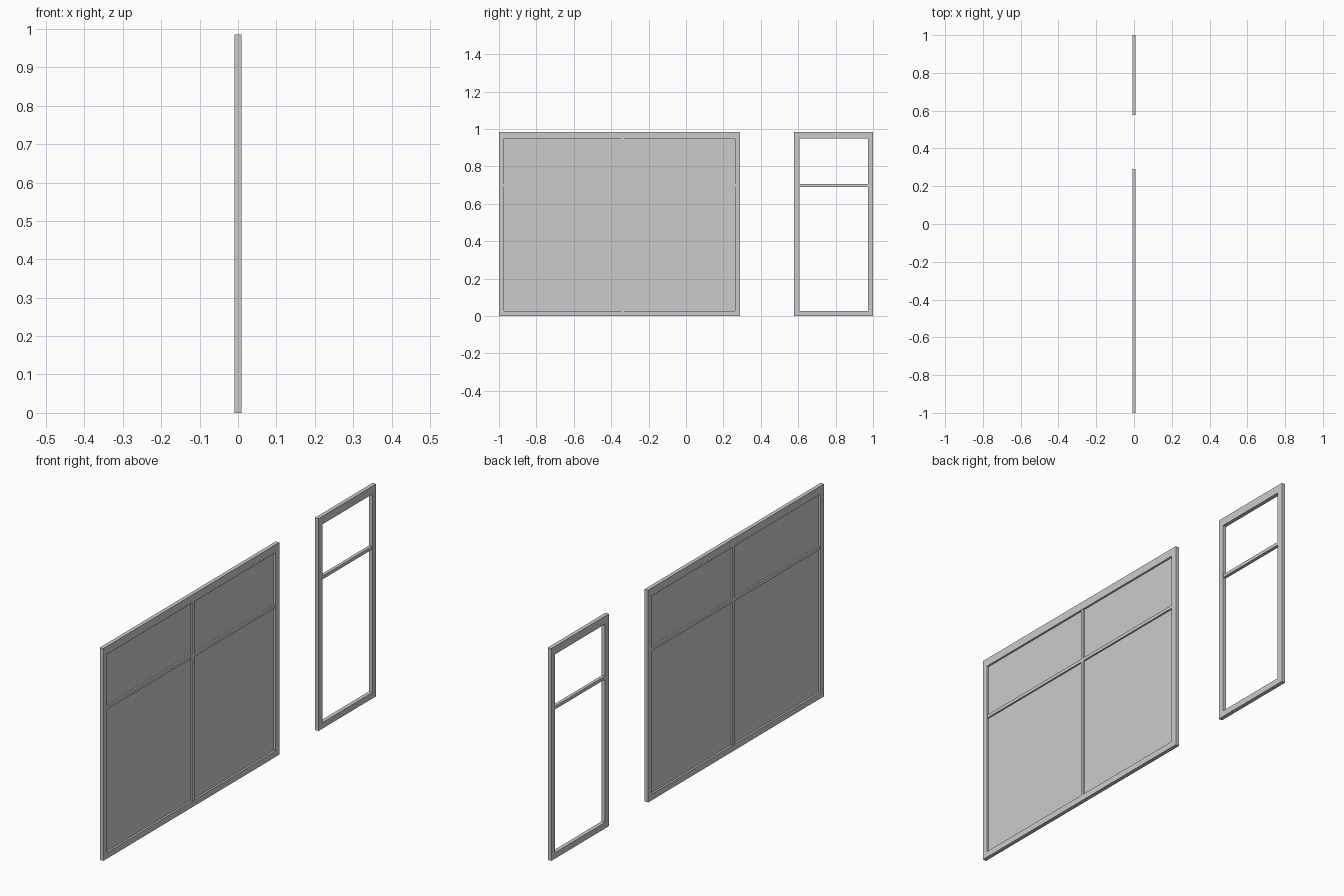
import bpy, bmesh

if "Cube" in bpy.data.objects:
    bpy.data.objects.remove(bpy.data.objects["Cube"])

HALF = 0.009      # half depth of the outer frames
BAR = 0.0075      # half depth of the glazing bars
TOP = 0.985
SIDE, SILL, HEAD = 0.028, 0.028, 0.037


def mesh_object(name, bm):
    bmesh.ops.recalc_face_normals(bm, faces=bm.faces)
    me = bpy.data.meshes.new(name)
    bm.to_mesh(me)
    bm.free()
    ob = bpy.data.objects.new(name, me)
    bpy.context.collection.objects.link(ob)
    return ob


def bar(name, y0, y1, z0, z1, half):
    bm = bmesh.new()
    bmesh.ops.create_cube(bm, size=1)
    for v in bm.verts:
        v.co = (v.co.x * 2 * half,
                (y0 + y1) / 2 + v.co.y * (y1 - y0),
                (z0 + z1) / 2 + v.co.z * (z1 - z0))
    return mesh_object(name, bm)


def frame(name, y0, y1):
    # closed rectangular ring with thickness along x
    outer = [(y0, 0), (y1, 0), (y1, TOP), (y0, TOP)]
    inner = [(y0 + SIDE, SILL), (y1 - SIDE, SILL),
             (y1 - SIDE, TOP - HEAD), (y0 + SIDE, TOP - HEAD)]
    bm = bmesh.new()
    rings = [[bm.verts.new((x, y, z)) for y, z in loop]
             for x, loop in ((HALF, outer), (HALF, inner),
                             (-HALF, inner), (-HALF, outer))]
    for k in range(4):
        a, b = rings[k], rings[(k + 1) % 4]
        for i in range(4):
            j = (i + 1) % 4
            bm.faces.new((a[i], a[j], b[j], b[i]))
    return mesh_object(name, bm)


# wide window with glass, narrow window left open
wide, narrow = (-1.0, 0.29), (0.578, 1.0)
for label, (y0, y1) in (("wide", wide), ("narrow", narrow)):
    frame(label + "_window_frame", y0, y1)

# vertical mullion and horizontal transoms
M0, M1 = -0.347, -0.331
T0, T1 = 0.691, 0.706
bar("mullion", M0, M1, SILL, TOP - HEAD, BAR)
bar("wide_transom_a", wide[0] + SIDE, M0, T0, T1, BAR)
bar("wide_transom_b", M1, wide[1] - SIDE, T0, T1, BAR)
bar("narrow_transom", narrow[0] + SIDE, narrow[1] - SIDE, T0, T1, BAR)

# single flat glass sheet
bm = bmesh.new()
ya, yb = wide[0] + SIDE, wide[1] - SIDE
bm.faces.new([bm.verts.new((0, y, z)) for y, z in
              ((ya, SILL), (yb, SILL), (yb, TOP - HEAD), (ya, TOP - HEAD))])
mesh_object("glass_pane", bm)
